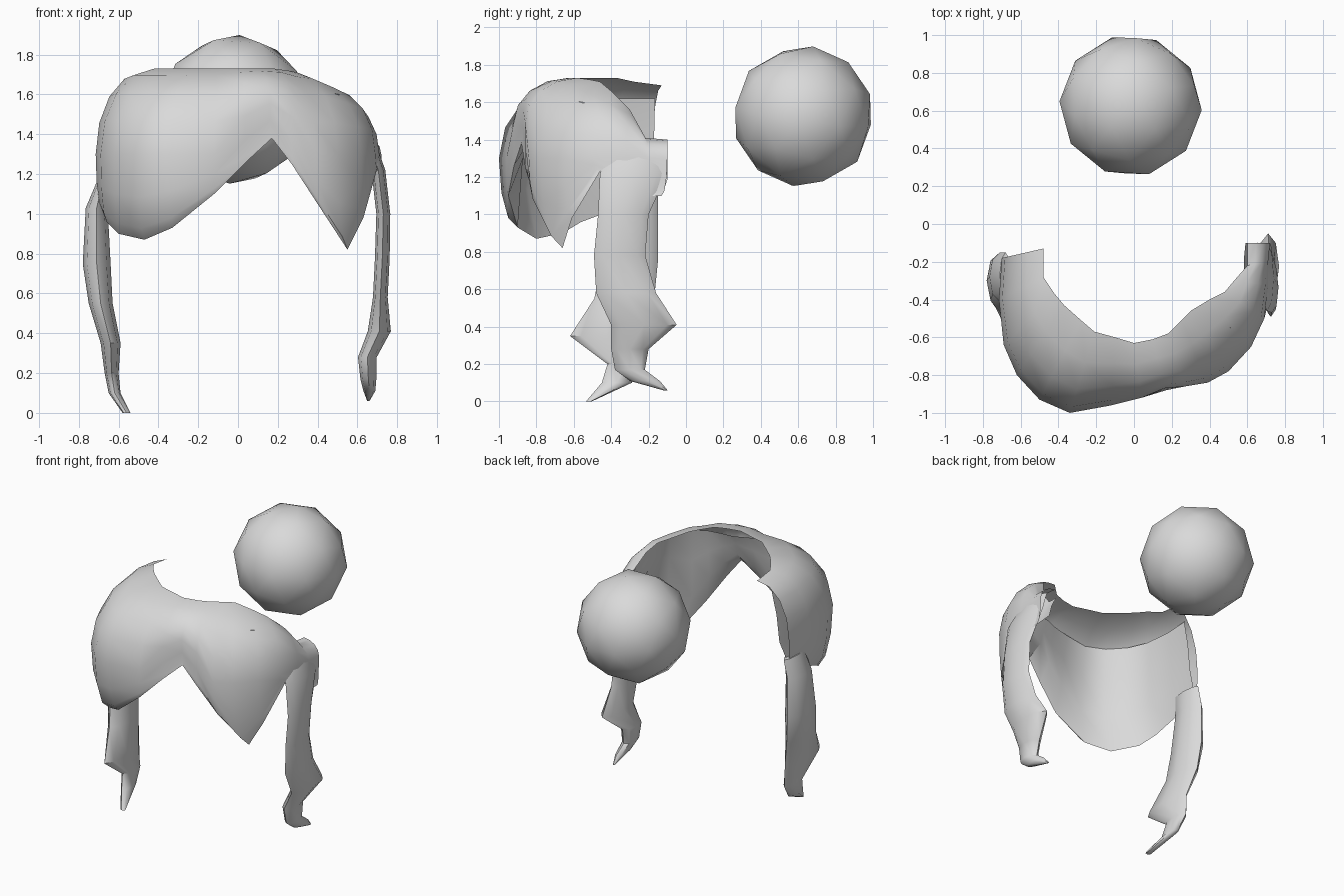
import bpy, bmesh, math
from mathutils import Vector

if "Cube" in bpy.data.objects:
    bpy.data.objects.remove(bpy.data.objects["Cube"])

mat = bpy.data.materials.new("light grey")
mat.diffuse_color = (0.7, 0.7, 0.7, 1)
mat.use_nodes = True
mat.node_tree.nodes["Principled BSDF"].inputs["Base Color"].default_value = mat.diffuse_color


def make(name, rows, closed=False):
    """Skin a list of equally long point rows into a smooth mesh."""
    bm = bmesh.new()
    vs = [[bm.verts.new(p) for p in r] for r in rows]
    n = len(rows[0])
    for a, b in zip(vs, vs[1:]):
        for i in range(n if closed else n - 1):
            j = (i + 1) % n
            bm.faces.new((a[i], b[i], b[j], a[j]))
    if closed:
        bm.faces.new(vs[0])
        bm.faces.new(vs[-1][::-1])
        bmesh.ops.recalc_face_normals(bm, faces=bm.faces)
    me = bpy.data.meshes.new(name)
    bm.to_mesh(me)
    bm.free()
    ob = bpy.data.objects.new(name, me)
    bpy.context.collection.objects.link(ob)
    finish(ob)
    return ob


def finish(ob):
    ob.data.materials.append(mat)
    bpy.ops.object.select_all(action='DESELECT')
    ob.select_set(True)
    bpy.context.view_layer.objects.active = ob
    bpy.ops.object.shade_smooth_by_angle(angle=math.radians(50))


# Fringe: per column the top rim xyz, widest point xy, lower edge xyz
columns = [
    (-.48, -.13, 1.69, -.70, -.18, -.70, -.20, 1.08),
    (-.48, -.28, 1.71, -.715, -.40, -.68, -.40, 1.02),
    (-.42, -.37, 1.73, -.69, -.64, -.66, -.56, .96),
    (-.37, -.43, 1.73, -.62, -.80, -.60, -.66, .90),
    (-.28, -.51, 1.73, -.50, -.93, -.47, -.80, .87),
    (-.21, -.57, 1.73, -.34, -1.0, -.33, -.90, .93),
    (-.10, -.60, 1.73, -.12, -.96, -.12, -.95, 1.10),
    (.00, -.63, 1.73, .04, -.92, .04, -.92, 1.26),
    (.10, -.61, 1.73, .16, -.87, .17, -.88, 1.38),
    (.18, -.58, 1.73, .27, -.86, .27, -.86, 1.25),
    (.25, -.51, 1.72, .39, -.84, .40, -.80, 1.05),
    (.30, -.46, 1.71, .50, -.78, .55, -.66, .82),
    (.40, -.40, 1.66, .62, -.65, .63, -.61, .98),
    (.48, -.36, 1.62, .69, -.50, .70, -.46, 1.23),
    (.53, -.30, 1.56, .71, -.32, .73, -.32, 1.10),
    (.60, -.22, 1.41, .71, -.20, .73, -.17, 1.10),
    (.60, -.10, 1.40, .72, -.10, .73, -.13, 1.10),
]


def fringe_column(c):
    tx, ty, tz, bx, by, ex, ey, ez = c
    bz = max(min(1.3, tz - .1), (tz + ez) / 2 if ez > 1.24 else 0)
    pts = []
    for k in range(4):                      # dome from rim to widest point
        a = k / 4 * math.pi / 2
        s = math.sin(a)
        pts.append((tx + (bx - tx) * s, ty + (by - ty) * s, bz + (tz - bz) * math.cos(a)))
    for k in range(4):                      # curl in to the lower edge
        a = k / 3 * math.pi / 2
        s = 1 - math.cos(a)
        pts.append((bx + (ex - bx) * s, by + (ey - by) * s, bz + (ez - bz) * math.sin(a)))
    top = min(1.62, tz - .06)               # inner lining of the lock
    for f, sc in ((.35, .9), (.7, .87), (1, .82)):
        pts.append((bx * sc, -.1 + (by + .1) * sc, ez + (top - ez) * f))
    return pts


make("fringe", [fringe_column(c) for c in columns])


# Side strands: flattened lofts from sections (z, x, y, half width x, half width y)
def strand(name, sections, sides=8):
    make(name, [[(x + hx * math.cos(2 * math.pi * i / sides),
                  y + hy * math.sin(2 * math.pi * i / sides), z)
                 for i in range(sides)] for z, x, y, hx, hy in sections], closed=True)


strand("right_strand", [
    (1.36, .66, -.24, .03, .13), (1.22, .705, -.28, .035, .18),
    (1.00, .73, -.335, .035, .135), (.78, .725, -.355, .037, .137),
    (.58, .715, -.32, .037, .16), (.41, .71, -.225, .058, .175),
    (.28, .65, -.30, .047, .10), (.17, .655, -.30, .04, .08),
    (.11, .66, -.22, .03, .08), (.06, .655, -.11, .006, .012)])

strand("left_strand", [
    (1.16, -.68, -.27, .03, .12), (1.03, -.71, -.28, .055, .13),
    (.75, -.71, -.30, .07, .15), (.55, -.69, -.33, .06, .16),
    (.35, -.64, -.42, .05, .20), (.20, -.635, -.32, .035, .10),
    (.10, -.62, -.37, .03, .08), (.00, -.56, -.52, .02, .015)])

# Bun: low-poly ball behind the head, slightly turned
bpy.ops.mesh.primitive_ico_sphere_add(subdivisions=2, radius=.378, location=(-.018, .626, 1.525),
                                      rotation=(-.12, .1, .25))
bun = bpy.context.object
bun.name = "bun"
finish(bun)
